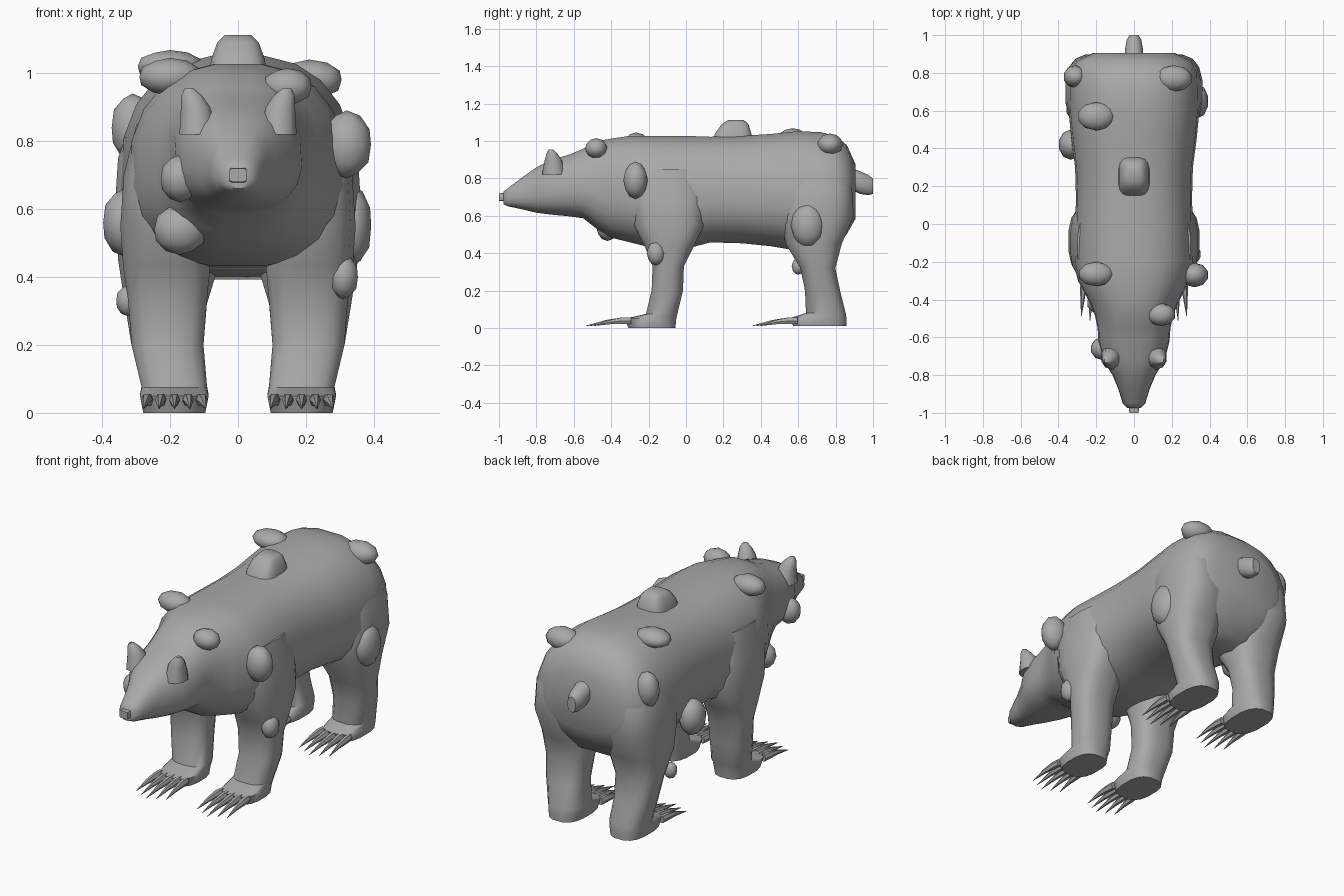
import bpy, bmesh, math
from mathutils import Vector

if "Cube" in bpy.data.objects:
    bpy.data.objects.remove(bpy.data.objects["Cube"])

fur = bpy.data.materials.new("grey fur")
fur.diffuse_color = (0.4, 0.4, 0.4, 1)
fur.use_nodes = True
fur.node_tree.nodes["Principled BSDF"].inputs["Base Color"].default_value = fur.diffuse_color


def finish(name, bm, angle=50):
    bmesh.ops.recalc_face_normals(bm, faces=bm.faces)
    me = bpy.data.meshes.new(name)
    bm.to_mesh(me)
    bm.free()
    ob = bpy.data.objects.new(name, me)
    bpy.context.collection.objects.link(ob)
    me.materials.append(fur)
    bpy.ops.object.select_all(action='DESELECT')
    ob.select_set(True)
    bpy.context.view_layer.objects.active = ob
    bpy.ops.object.shade_smooth_by_angle(angle=math.radians(angle))
    return ob


def loft(name, rings, along, n=2.4, segs=16, taper=0.0, angle=50):
    """rings: (position, u0, u1, v0, v1); u is x, v is z (along y) or y (along z)."""
    bm = bmesh.new()
    loops = []
    for p, u0, u1, v0, v1 in rings:
        loop = []
        for i in range(segs):
            a = 2 * math.pi * (i + 0.5) / segs
            c, s = math.cos(a), math.sin(a)
            cu = math.copysign(abs(c) ** (2 / n), c)
            sv = math.copysign(abs(s) ** (2 / n), s)
            u = (u0 + u1) / 2 + (u1 - u0) / 2 * cu * (1 - taper * max(0, sv))
            v = (v0 + v1) / 2 + (v1 - v0) / 2 * sv
            loop.append(bm.verts.new((u, p, v) if along == 'y' else (u, v, p)))
        loops.append(loop)
    for a, b in zip(loops, loops[1:]):
        for i in range(segs):
            j = (i + 1) % segs
            bm.faces.new((a[i], a[j], b[j], b[i]))
    bm.faces.new(loops[0])
    bm.faces.new(loops[-1])
    return finish(name, bm, angle)


# head, neck and trunk in one loft: y, half width, bottom, top
trunk = [(-0.975, .035, .66, .73), (-0.95, .06, .65, .75), (-0.87, .085, .632, .81),
         (-0.80, .115, .615, .86), (-0.72, .165, .605, .90), (-0.62, .19, .595, .93),
         (-0.55, .195, .585, .96), (-0.48, .21, .53, 1.00), (-0.40, .245, .48, 1.015),
         (-0.30, .30, .455, 1.03), (-0.20, .325, .43, 1.03), (0.0, .315, .42, 1.03),
         (0.13, .31, .455, 1.025), (0.3, .315, .45, 1.03), (0.45, .335, .435, 1.04),
         (0.6, .35, .41, 1.055), (0.72, .352, .39, 1.05), (0.8, .345, .42, 1.03),
         (0.86, .315, .50, .98), (0.905, .22, .58, .88)]
loft("trunk_and_head", [(y, -w, w, a, b) for y, w, a, b in trunk], 'y', 2.6, 20, 0.12, 60)

# nose and tail
loft("nose", [(-1.0, -.025, .025, .68, .72), (-0.95, -.027, .027, .677, .723)], 'y', 6, 12, 0, 30)
loft("tail", [(.83, -.05, .05, .77, .875), (.88, -.05, .05, .74, .86), (.93, -.048, .048, .715, .84),
              (.975, -.04, .04, .708, .82), (1.0, -.025, .025, .715, .80)], 'y', 2.2, 12)

# legs: z, x inner, x outer, y front, y back
front = [(0, .095, .28, -.31, -.055), (.05, .085, .29, -.33, -.05), (.075, .09, .285, -.215, -.045),
         (.2, .10, .315, -.185, -.015), (.33, .09, .325, -.18, -.01), (.43, .08, .34, -.22, .04),
         (.55, .09, .348, -.28, .10), (.7, .11, .338, -.30, .10), (.85, .14, .30, -.28, .05)]
hind = [(.01, .095, .28, .57, .86), (.055, .085, .29, .56, .86), (.08, .09, .285, .64, .855),
        (.2, .10, .315, .635, .825), (.32, .09, .335, .61, .80), (.45, .05, .355, .53, .835),
        (.6, .06, .365, .50, .90), (.75, .08, .355, .51, .89), (.9, .12, .30, .54, .84)]


def claw(name, base, tip, r):
    bm = bmesh.new()
    base, tip = Vector(base), Vector(tip)
    rows = []
    for t, k, lift in ((-0.15, 1.0, 0), (0.12, 1.0, .006), (0.5, .65, .008), (1, .06, 0)):
        c = base.lerp(tip, t)
        rows.append([bm.verts.new((c.x + r * k * math.cos(q * math.pi / 3), c.y,
                                   c.z + lift + r * k * 1.2 * math.sin(q * math.pi / 3)))
                     for q in range(6)])
    for a, b in zip(rows, rows[1:]):
        for i in range(6):
            bm.faces.new((a[i], a[(i + 1) % 6], b[(i + 1) % 6], b[i]))
    bm.faces.new(rows[0])
    bm.faces.new(rows[-1])
    finish(name, bm)


for side, sx in (("left", -1), ("right", 1)):
    for kind, rings, toe in (("front", front, -.32), ("hind", hind, .57)):
        loft(f"{side}_{kind}_leg",
             [(z, *sorted((sx * a, sx * b)), c, d) for z, a, b, c, d in rings], 'z', 2.7, 16)
        for i in range(5):
            x = .107 + i * .04
            reach = .215 - .022 * abs(i - 2)
            claw(f"{side}_{kind}_claw_{i + 1}", (sx * x, toe, .035),
                 (sx * (x + .006 * (i - 2)), toe - reach, .012), .017)
    # ears
    loft(f"{side}_ear", [(.82, *sorted((sx * .06, sx * .175)), -.77, -.64),
                         (.90, *sorted((sx * .08, sx * .17)), -.755, -.665),
                         (.935, *sorted((sx * .105, sx * .168)), -.745, -.69),
                         (.955, *sorted((sx * .13, sx * .158)), -.735, -.71)], 'z', 2.2, 10)


# tufts and lumps of fur over the body
def lump(name, loc, size):
    bm = bmesh.new()
    bmesh.ops.create_icosphere(bm, subdivisions=2, radius=1)
    for v in bm.verts:
        v.co = Vector([l + c * s for l, c, s in zip(loc, v.co, size)])
    finish(name, bm, 60)


loft("back_hump", [(1.0, -.085, .085, .14, .36), (1.04, -.08, .08, .155, .35),
                   (1.09, -.062, .062, .19, .335), (1.112, -.04, .04, .225, .31)], 'z', 3.5, 16)
lumps = [("shoulder_top", (-.2, -.265, .99), (.095, .065, .055)),
         ("rump_top_left", (-.2, .57, 1.02), (.10, .075, .048)),
         ("rump_top_right", (.21, .77, .98), (.10, .07, .06)),
         ("shoulder_side", (.32, -.27, .79), (.075, .065, .10)),
         ("right_thigh", (.335, .65, .55), (.06, .09, .12)),
         ("left_flank", (-.335, .42, .56), (.065, .08, .10)),
         ("left_rump", (-.31, .78, .84), (.065, .06, .10)),
         ("neck_right", (.145, -.48, .96), (.075, .06, .055)),
         ("left_cheek", (-.17, -.66, .69), (.06, .06, .07)),
         ("chest_left", (-.17, -.42, .54), (.08, .06, .075)),
         ("right_elbow", (.31, -.16, .40), (.045, .05, .065)),
         ("left_shin", (-.325, .60, .33), (.035, .035, .045))]
for nm, loc, size in lumps:
    lump(nm + "_tuft", loc, size)
